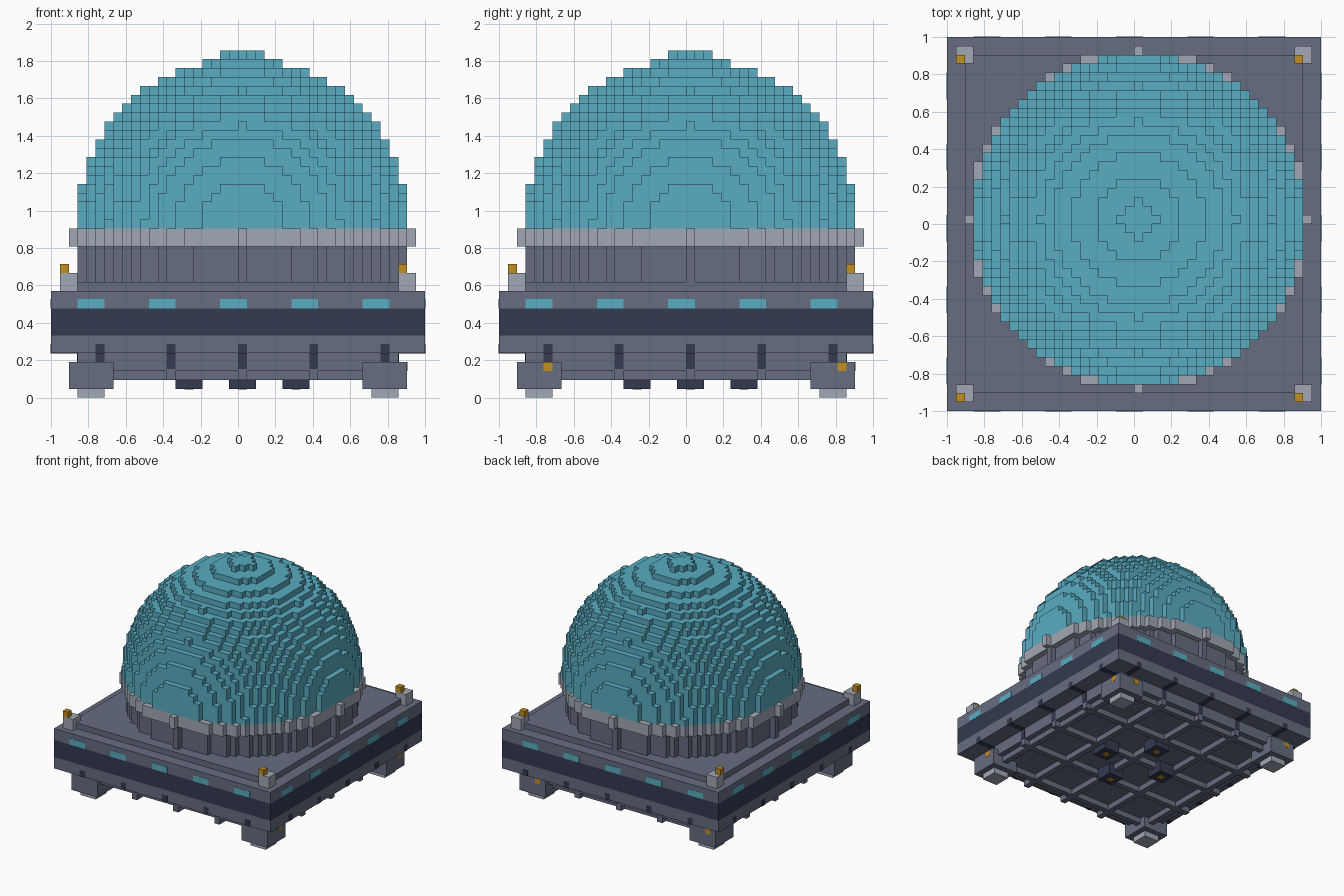
import bpy
import bmesh
from mathutils import Vector

if "Cube" in bpy.data.objects:
    bpy.data.objects.remove(bpy.data.objects["Cube"], do_unlink=True)

N = 42                 # blocks along the base
V = 2 / N              # block size
C = 21                 # block column at the dome's axis


def material(name, rgb):
    lin = [((c / 255 + 0.055) / 1.055) ** 2.4 for c in rgb] + [1.0]
    m = bpy.data.materials.new(name)
    m.use_nodes = True
    m.diffuse_color = lin
    m.node_tree.nodes["Principled BSDF"].inputs["Base Color"].default_value = lin
    return m


CYAN = material("cyan_glass", (89, 172, 193))
GREY = material("slate_grey", (102, 109, 128))
LIGHT = material("light_grey", (161, 168, 179))
NAVY = material("dark_navy", (51, 58, 80))
GOLD = material("gold", (192, 142, 34))


def finish(name, bm, mat):
    bmesh.ops.recalc_face_normals(bm, faces=bm.faces)
    mesh = bpy.data.meshes.new(name)
    bm.to_mesh(mesh)
    bm.free()
    mesh.materials.append(mat)
    ob = bpy.data.objects.new(name, mesh)
    bpy.context.collection.objects.link(ob)
    return ob


def point(x, y, z):
    return Vector((x * V - 1, y * V - 1, z * V))


def boxes(name, mat, items):
    """One object of boxes, each given by two corners in block units."""
    bm = bmesh.new()
    for lo, hi in items:
        a, b = point(*lo), point(*hi)
        verts = bmesh.ops.create_cube(bm, size=1)["verts"]
        for v in verts:
            v.co = Vector((b[i] if v.co[i] > 0 else a[i] for i in range(3)))
    return finish(name, bm, mat)


def blocks(name, mat, layers):
    """Outer skin of stacked discs of blocks; layers maps height to squared radius."""
    cells = {(x, y, z) for z, r2 in layers.items()
             for x in range(N) for y in range(N)
             if (x - C) ** 2 + (y - C) ** 2 <= r2}
    bm = bmesh.new()
    seen = {}

    def vert(p):
        if p not in seen:
            seen[p] = bm.verts.new(point(*p))
        return seen[p]

    for cell in cells:
        for axis in range(3):
            u, w = (axis + 1) % 3, (axis + 2) % 3
            for side in (0, 1):
                near = list(cell)
                near[axis] += 2 * side - 1
                if tuple(near) in cells:
                    continue
                ring = []
                for du, dw in ((0, 0), (1, 0), (1, 1), (0, 1)):
                    p = list(cell)
                    p[axis] += side
                    p[u] += du
                    p[w] += dw
                    ring.append(vert(tuple(p)))
                bm.faces.new(ring if side else ring[::-1])
    return finish(name, bm, mat)


def on_side(axis, side, along, depth, height):
    """Box on one of the four sides; depth is measured inward from the base edge."""
    d = depth if side == 0 else (N - depth[1], N - depth[0])
    lo, hi = (along[0], d[0]), (along[1], d[1])
    if axis == 0:
        lo, hi = lo[::-1], hi[::-1]
    return (*lo, height[0]), (*hi, height[1])


SIDES = [(a, s) for a in (0, 1) for s in (0, 1)]

# Dome, its collar and the drum beneath
dome_layers = {19 + k: 346 - k * k for k in range(19)}
dome_layers[38] = 4
blocks("dome", CYAN, dome_layers)
blocks("dome_collar", LIGHT, {17: 361, 18: 361})
blocks("drum", GREY, {z: 324 for z in range(13, 17)})

# Square platform with a dark belt
boxes("deck", GREY, [((2, 2, 12), (40, 40, 13))])
boxes("platform_top", GREY, [((0, 0, 10), (N, N, 12))])
boxes("platform_belt", NAVY, [((0, 0, 7), (N, N, 10))])
boxes("platform_bottom", GREY, [((0, 0, 5), (N, N, 7))])
boxes("underbody", GREY, [((3, 3, 3), (39, 39, 5))])

# Windows around the platform rim
boxes("windows", CYAN, [on_side(a, s, (i, i + 3), (-0.04, 0.06), (10, 11.1))
                        for a, s in SIDES for i in range(3, 38, 8)])

# Dark notches under the rim and on the underbody
RIBS = range(5, 38, 8)
boxes("rim_notches", NAVY, [on_side(a, s, (i, i + 1), (-0.04, 3), (4.96, 6))
                            for a, s in SIDES for i in RIBS])
boxes("underbody_notches", NAVY, [on_side(a, s, (i, i + 1), (2.95, 3.05), (3.2, 5))
                                  for a, s in SIDES for i in RIBS])

# Grid of ribs below
boxes("ribs_lengthwise", GREY, [((i, 3, 2), (i + 1, 39, 3)) for i in RIBS])
boxes("ribs_crosswise", GREY, [((3, i, 2), (39, i + 1, 3)) for i in RIBS])

# Thrusters with gold cores
thrusters = [(C + 6, C), (C - 6, C), (C, C + 6), (C, C - 6)]
boxes("thrusters", NAVY, [((x - 1, y - 1, 1), (x + 2, y + 2, 3)) for x, y in thrusters])
boxes("thruster_cores", GOLD, [((x, y, 0.93), (x + 1, y + 1, 1.05)) for x, y in thrusters])

# Feet with pads
FEET = (2, 35)
feet = [(x, y) for x in FEET for y in FEET]
boxes("feet", GREY, [((x, y, 1), (x + 5, y + 5, 4)) for x, y in feet])
boxes("foot_pads", LIGHT, [((x + 1, y + 1, 0), (x + 4, y + 4, 1)) for x, y in feet])
boxes("foot_lamps", GOLD,
      [((39.95, y + 3, 3), (40.05, y + 4, 4)) for y in FEET]
      + [((x + 1, 39.95, 3), (x + 2, 40.05, 4)) for x in FEET])

# Corner posts with gold beacons
posts = [(x, y) for x in (1, 39) for y in (1, 39)]
boxes("corner_posts", LIGHT, [((x, y, 12), (x + 2, y + 2, 14)) for x, y in posts])
boxes("beacons", GOLD, [((x, y, 14), (x + 1, y + 1, 15)) for x, y in posts])
